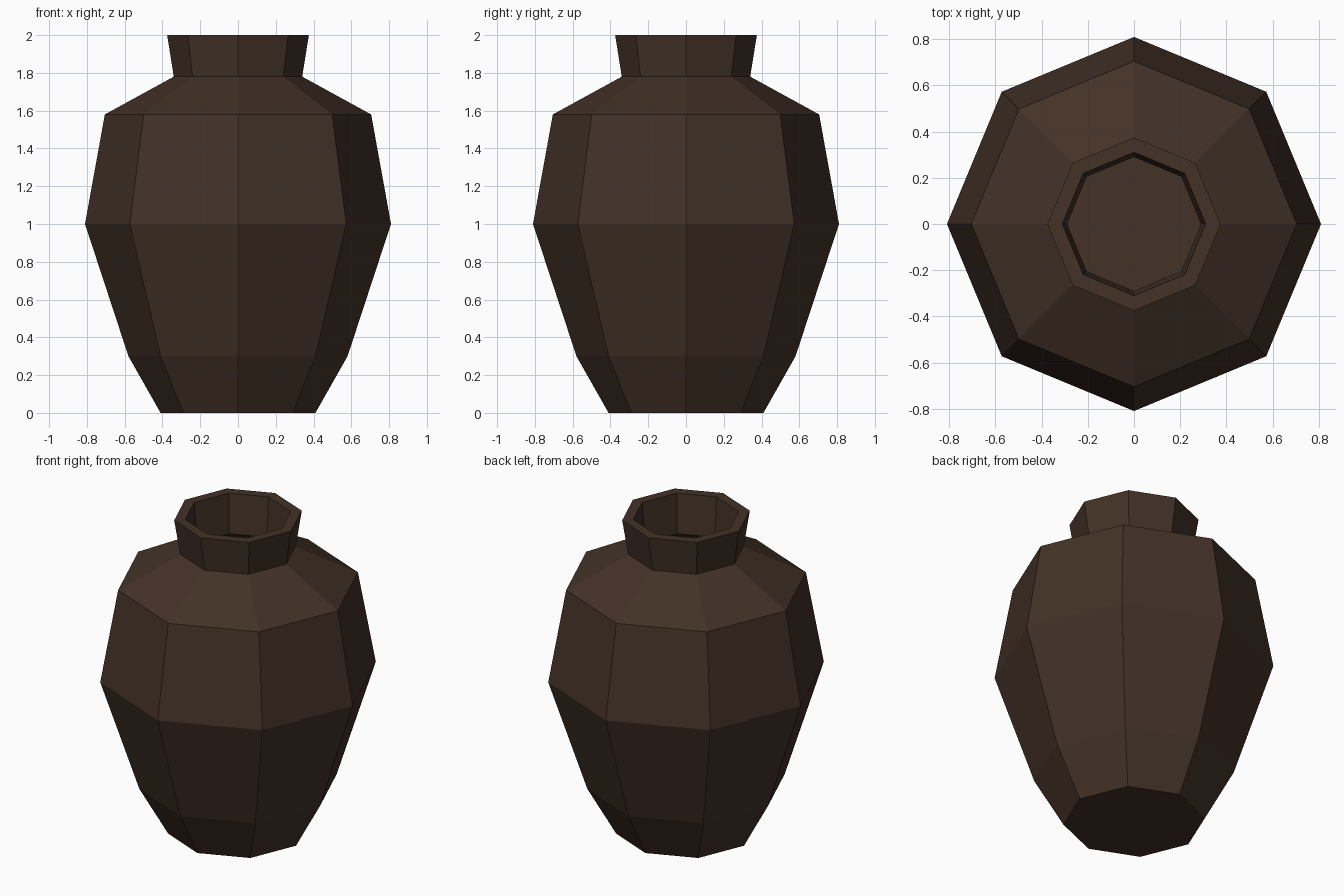
import bpy, bmesh, math

if "Cube" in bpy.data.objects:
    bpy.data.objects.remove(bpy.data.objects["Cube"])

SIDES = 8

# Radius / height profile: outer wall going up, then hollow inside going down
PROFILE = [
    (0.41, 0.0), (0.58, 0.30), (0.81, 1.0), (0.705, 1.58), (0.34, 1.78), (0.375, 2.0),
    (0.31, 2.0), (0.29, 1.75), (0.65, 1.55), (0.75, 1.0), (0.52, 0.32), (0.37, 0.06),
]

clay = bpy.data.materials.new("dark brown clay")
clay.diffuse_color = (0.056, 0.031, 0.020, 1.0)
clay.use_nodes = True
clay.node_tree.nodes["Principled BSDF"].inputs["Base Color"].default_value = clay.diffuse_color


def lathe(name, profile, sides, mat):
    bm = bmesh.new()
    rings = []
    for r, z in profile:
        rings.append([bm.verts.new((r * math.cos(2 * math.pi * i / sides),
                                    r * math.sin(2 * math.pi * i / sides), z))
                      for i in range(sides)])
    for a, b in zip(rings, rings[1:]):
        for i in range(sides):
            j = (i + 1) % sides
            bm.faces.new((a[i], a[j], b[j], b[i]))
    # underside and inner floor
    bm.faces.new(rings[0][::-1])
    bm.faces.new(rings[-1])
    bmesh.ops.recalc_face_normals(bm, faces=bm.faces[:])
    me = bpy.data.meshes.new(name)
    bm.to_mesh(me)
    bm.free()
    me.materials.append(mat)
    ob = bpy.data.objects.new(name, me)
    bpy.context.collection.objects.link(ob)
    return ob


# Hollow faceted vase
lathe("vase", PROFILE, SIDES, clay)
